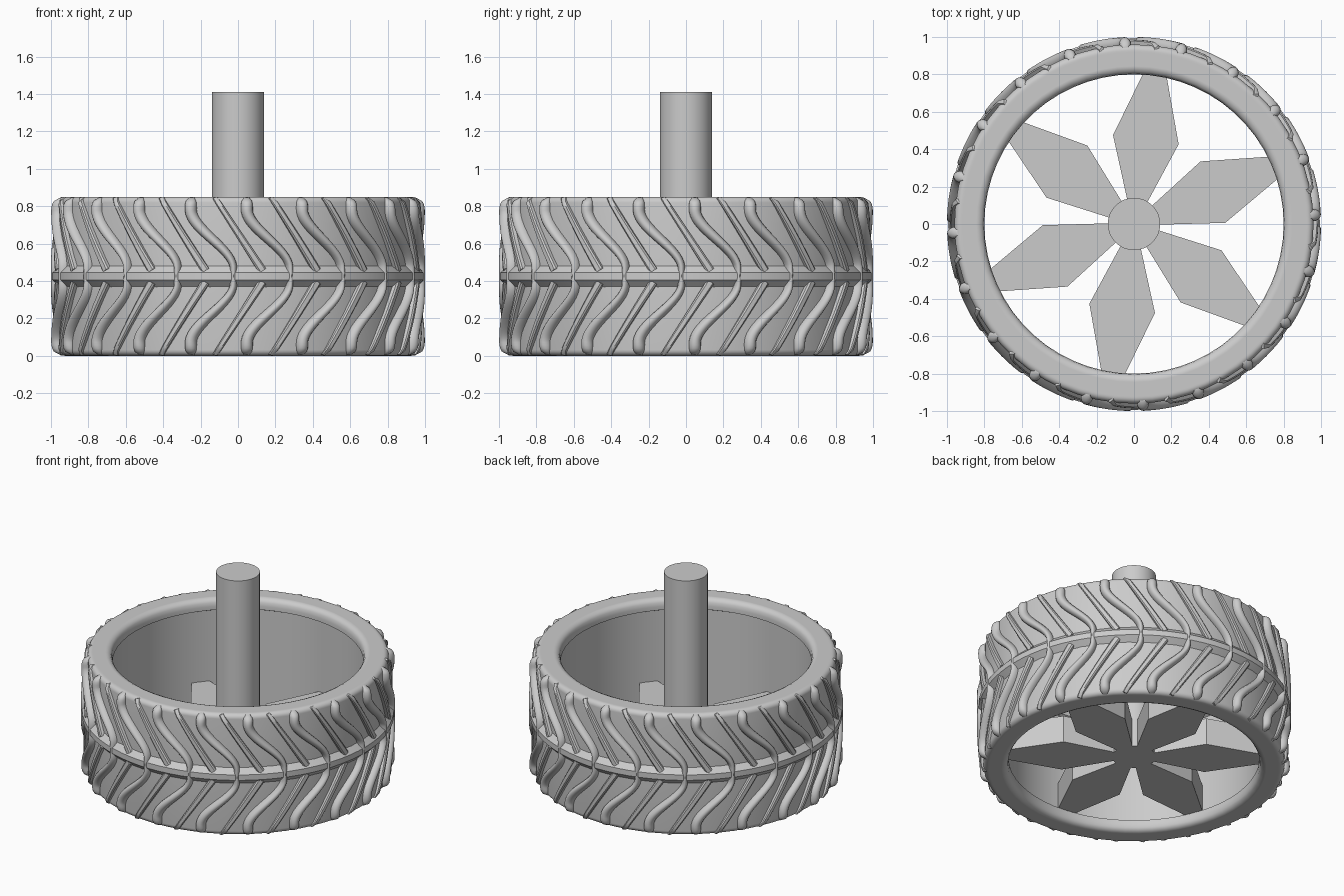
import bpy
import bmesh
from math import sin, cos, pi, sqrt, hypot

if "Cube" in bpy.data.objects:
    bpy.data.objects.remove(bpy.data.objects["Cube"])

grey = bpy.data.materials.new("plain_grey")
grey.use_nodes = True
grey.diffuse_color = (0.6, 0.6, 0.6, 1)
grey.node_tree.nodes["Principled BSDF"].inputs["Base Color"].default_value = (0.6, 0.6, 0.6, 1)

HEIGHT = 0.85
MIDDLE = HEIGHT / 2
BASE = 0.96       # tread floor radius
CORNER = 0.032    # shoulder rounding
COUNT = 20        # tread repeats


def finish(name, bm, angle=0.6):
    bmesh.ops.recalc_face_normals(bm, faces=bm.faces)
    mesh = bpy.data.meshes.new(name)
    bm.to_mesh(mesh)
    bm.free()
    obj = bpy.data.objects.new(name, mesh)
    bpy.context.collection.objects.link(obj)
    mesh.materials.append(grey)
    bpy.ops.object.select_all(action="DESELECT")
    obj.select_set(True)
    bpy.context.view_layer.objects.active = obj
    bpy.ops.object.shade_smooth_by_angle(angle=angle)
    return obj


def polar(bm, r, phi, z):
    return bm.verts.new((r * sin(phi), -r * cos(phi), z))


def lathe(name, profile, steps):
    """Closed ring from a closed (radius, z) outline."""
    bm = bmesh.new()
    rings = [[polar(bm, r, 2 * pi * i / steps, z) for r, z in profile] for i in range(steps)]
    n = len(profile)
    for i in range(steps):
        a, b = rings[i], rings[(i + 1) % steps]
        for j in range(n):
            k = (j + 1) % n
            bm.faces.new((a[j], a[k], b[k], b[j]))
    return finish(name, bm)


def floor_radius(z):
    """Radius of the tread floor, including the rounded shoulders."""
    d = min(max(0, CORNER - min(z, HEIGHT - z)), CORNER)
    return BASE - CORNER + sqrt(CORNER ** 2 - d ** 2)


def ridge(bm, path, section):
    """Sweep a raised section along (phi, z, half width, height) points."""
    rows = []
    for i, (phi, z, width, height) in enumerate(path):
        p, q = path[max(i - 1, 0)], path[min(i + 1, len(path) - 1)]
        ds, dz = q[0] - p[0], q[1] - p[1]
        length = hypot(ds, dz)
        row = []
        for u, h in section:
            zz = min(max(z + u * width * ds / length, 0.001), HEIGHT - 0.001)
            r = min(floor_radius(zz) + h * height, 1)
            row.append(polar(bm, r, phi - u * width * dz / length, zz))
        rows.append(row)
    n = len(section)
    for a, b in zip(rows, rows[1:]):
        for j in range(n):
            k = (j + 1) % n
            bm.faces.new((a[j], a[k], b[k], b[j]))
    bm.faces.new(rows[0])
    bm.faces.new(rows[-1])


# Tyre body: tight shoulders, flat side walls, rounded lips and a recessed inner wall
shoulder = [(BASE - CORNER + CORNER * cos(a * pi / 12), HEIGHT - CORNER + CORNER * sin(a * pi / 12))
            for a in range(7)]
lip = [(0.92, HEIGHT), (0.845, HEIGHT), (0.835, HEIGHT), (0.815, 0.841), (0.804, 0.825),
       (0.80, 0.80), (0.80, 0.775), (0.82, 0.765)]
upper_half = shoulder + lip
lower_half = [(r, HEIGHT - z) for r, z in reversed(upper_half)]
lathe("tyre_body", upper_half + lower_half, 60)

# Centre rib around the tread
lathe("centre_rib", [(0.94, 0.367), (0.957, 0.367), (0.994, 0.406), (0.994, 0.444),
                     (0.957, 0.483), (0.94, 0.483)], 80)

# Curved tread ridges, thicker towards the shoulders
dome = [(cos(a * pi / 8), sin(a * pi / 8)) for a in range(9)] + [(-0.9, -0.3), (0.9, -0.3)]
bm = bmesh.new()
for k in range(COUNT):
    for side in (1, -1):
        path = []
        for i in range(25):
            t = i / 24
            u = min(max((t - 0.1) / 0.75, 0), 1)
            sweep = u * u * (3 - 2 * u)
            end = sqrt(max(0.03, 1 - max(0, (t - 0.84) / 0.16) ** 2))
            path.append((2 * pi * k / COUNT - 0.025 - 0.24 * sweep, MIDDLE + side * 0.42 * t,
                         (0.018 + 0.018 * t) * sqrt(end), 0.04 * end))
        ridge(bm, path, dome)
finish("curved_tread_ridges", bm, 0.8)

# Straight tread bars between the curved ridges
box = [(1, -0.3), (1, 0.7), (0.6, 1), (-0.6, 1), (-1, 0.7), (-1, -0.3)]
bm = bmesh.new()
for k in range(COUNT):
    for side in (1, -1):
        path = []
        for i in range(13):
            t = i / 12
            path.append((2 * pi * k / COUNT + 0.135 - 0.265 * t, MIDDLE + side * (0.03 + 0.394 * t),
                         0.022 - 0.008 * t, 0.026 - 0.01 * t ** 4))
        ridge(bm, path, box)
finish("straight_tread_bars", bm)

# Axle column
bm = bmesh.new()
bmesh.ops.create_cone(bm, cap_ends=True, segments=32, radius1=0.14, radius2=0.14, depth=1.33)
axle = finish("axle", bm)
axle.location.z = 0.08 + 1.33 / 2

# Six kite-shaped spokes
outline = [(0.10, 0.045), (0.455, 0.177), (0.83, 0.055), (0.83, -0.055), (0.455, -0.177), (0.10, -0.045)]
for k in range(6):
    bm = bmesh.new()
    base = bm.faces.new([bm.verts.new((x, y, 0.08)) for x, y in outline])
    out = bmesh.ops.extrude_face_region(bm, geom=[base])
    bmesh.ops.translate(bm, vec=(0, 0, 0.19),
                        verts=[v for v in out["geom"] if isinstance(v, bmesh.types.BMVert)])
    spoke = finish(f"spoke_{k + 1}", bm, 0.3)
    spoke.rotation_euler.z = (22 + 60 * k) * pi / 180
